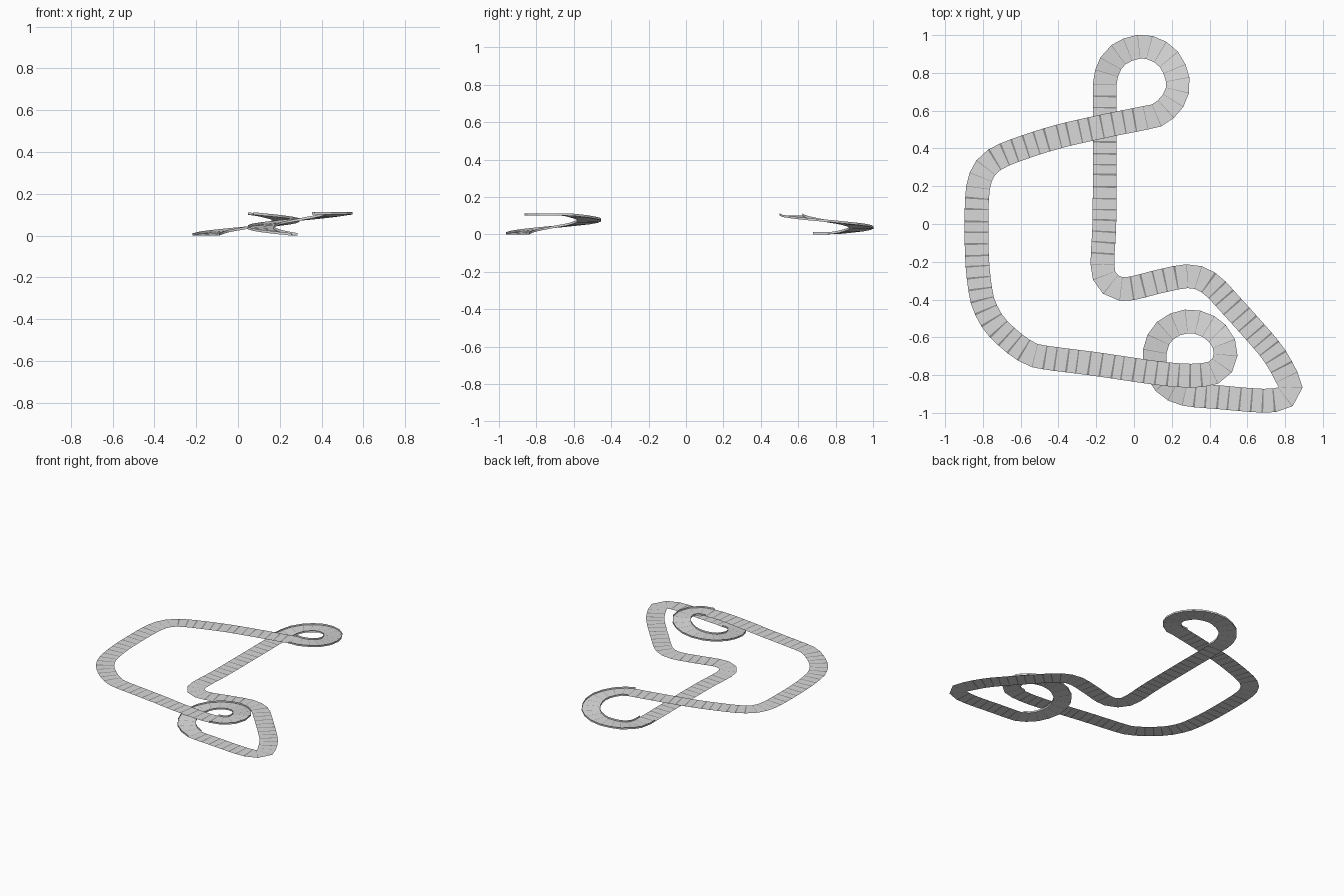
import bpy, bmesh
from mathutils import Vector

if "Cube" in bpy.data.objects:
    bpy.data.objects.remove(bpy.data.objects["Cube"])

HALF, STEP, RAIL, TOP = 0.063, 0.06, 0.012, 0.1


def colour(name, v):
    m = bpy.data.materials.new(name)
    m.diffuse_color = (v, v, v, 1)
    m.use_nodes = True
    m.node_tree.nodes["Principled BSDF"].inputs["Base Color"].default_value = m.diffuse_color
    return m


grey, dark = colour("road grey", 0.69), colour("joint dark grey", 0.28)

# centre line of the closed circuit, split in four stretches
lower = [(-.155, .68), (-.155, .3), (-.157, 0), (-.167, -.2), (-.153, -.285), (-.1, -.335),
         (-.02, -.342), (.13, -.305), (.27, -.277), (.35, -.287), (.42, -.33), (.5, -.415),
         (.64, -.57), (.74, -.69), (.808, -.81), (.829, -.87), (.793, -.92), (.72, -.935),
         (.62, -.932), (.45, -.917)]
spiral_up = [(.27, -.9), (.175, -.855), (.123, -.78), (.107, -.7), (.135, -.6), (.2, -.54),
             (.29, -.515), (.38, -.535), (.455, -.595), (.485, -.67), (.472, -.74), (.425, -.785)]
upper = [(.36, -.8), (.26, -.802), (.1, -.786), (-.2, -.742), (-.5, -.702), (-.58, -.67),
         (-.66, -.61), (-.74, -.53), (-.79, -.44), (-.812, -.36), (-.83, -.2), (-.834, 0),
         (-.83, .15), (-.815, .24), (-.775, .31), (-.71, .356), (-.6, .4), (-.4, .463), (-.15, .52)]
spiral_down = [(.06, .562), (.13, .58), (.19, .63), (.225, .69), (.232, .76), (.2, .85),
               (.14, .91), (.05, .94), (-.04, .92), (-.11, .87), (-.15, .78)]
path = [Vector(p) for p in lower + spiral_up + upper + spiral_down]


def spline(i, t):
    a, b, c, d = (path[(i + k) % len(path)] for k in (-1, 0, 1, 2))
    return 0.5 * (2 * b + (c - a) * t + (2 * a - 5 * b + 4 * c - d) * t * t
                  + (3 * b - a - 3 * c + d) * t ** 3)


def tangent(i, t):
    return (spline(i, t + .01) - spline(i, t - .01)).normalized()


def stretch(name, first, count, z0, z1, rails=False, slope_end=1):
    # evenly spaced stations along the spline; the slope levels off at slope_end
    fine = [(first + k // 20, k % 20 / 20) for k in range(count * 20 + 1)]
    pts = [spline(*f) for f in fine]
    dist = [0]
    for a, b in zip(pts, pts[1:]):
        dist.append(dist[-1] + (b - a).length)
    n = max(1, round(dist[-1] / STEP))
    stations = []
    for s in range(n + 1):
        k = min(range(len(dist)), key=lambda j: abs(dist[j] - dist[-1] * s / n))
        d = tangent(*fine[k])
        side = Vector((-d.y, d.x)) * HALF
        z = z0 + (z1 - z0) * min(1, dist[k] / dist[-1] / slope_end)
        stations.append(((pts[k] + side).to_3d() + Vector((0, 0, z)),
                         (pts[k] - side).to_3d() + Vector((0, 0, z))))
    bm = bmesh.new()
    up = Vector((0, 0, RAIL))

    def quad(mat, *co):
        bm.faces.new([bm.verts.new(c) for c in co]).material_index = mat

    for (l0, r0), (l1, r1) in zip(stations, stations[1:]):
        # dark joint at the start of each slab: wide on straights, fine in bends
        bend = (r0 - l0).angle(r1 - l1)
        g = 0.04 if rails or bend > 0.2 else 0.17
        h = 0.04 if rails or bend > 0.2 else 0.11
        lm, rm = l0.lerp(l1, g), r0.lerp(r1, h)
        quad(1, l0, r0, rm, lm)
        quad(0, lm, rm, r1, l1)
        if rails:
            quad(0, l0, l1, l1 + up, l0 + up)
            quad(0, r1, r0, r0 + up, r1 + up)
    me = bpy.data.meshes.new(name)
    bm.to_mesh(me)
    bm.free()
    me.materials.append(grey)
    me.materials.append(dark)
    bpy.context.collection.objects.link(bpy.data.objects.new(name, me))


n1, n2, n3, n4 = len(lower), len(spiral_up), len(upper), len(spiral_down)
stretch("lower_road", 0, n1, 0, 0)
stretch("front_spiral_ramp", n1, n2, 0, TOP, True, 0.77)
stretch("upper_road", n1 + n2, n3, TOP, TOP)
stretch("back_spiral_ramp", n1 + n2 + n3, n4, TOP, 0, True, 0.89)
